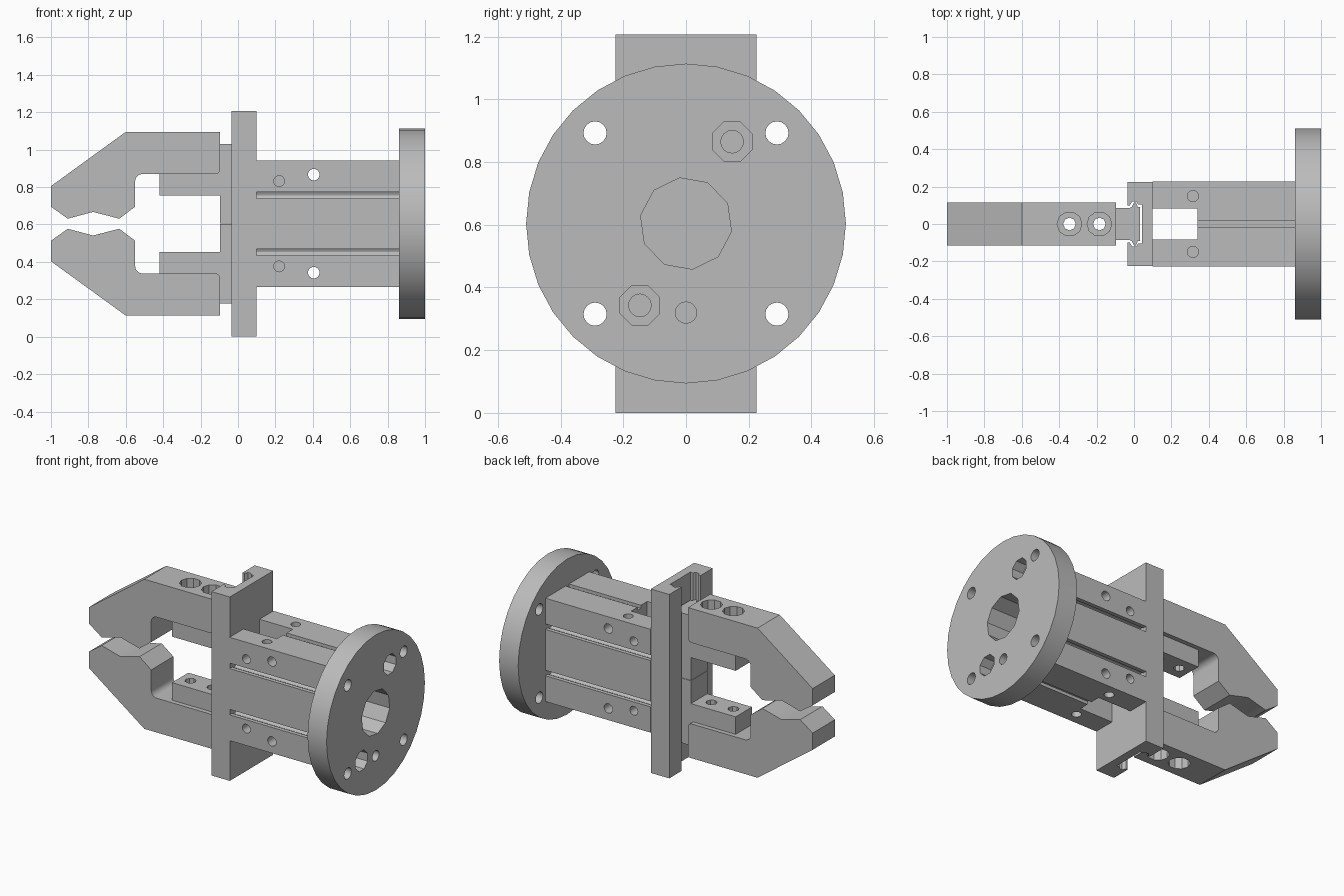
import bpy, bmesh, math
from mathutils import Vector

cube = bpy.data.objects.get("Cube")
if cube:
    bpy.data.objects.remove(cube, do_unlink=True)

grey = bpy.data.materials.new("machined_grey")
grey.use_nodes = True
grey.diffuse_color = (0.5, 0.5, 0.5, 1)
grey.node_tree.nodes["Principled BSDF"].inputs["Base Color"].default_value = (0.5, 0.5, 0.5, 1)

MID = 0.604                     # height of the mirror plane
SIDES = (-1, 1)


def place(axis, u, v, w):
    """2D point (u, v) in the plane across the axis, at w along it."""
    return Vector({"x": (w, u, v), "y": (u, w, v), "z": (u, v, w)}[axis])


def prism(name, points, axis, lo, hi):
    bm = bmesh.new()
    base = bm.faces.new([bm.verts.new(place(axis, u, v, lo)) for u, v in points])
    moved = bmesh.ops.extrude_face_region(bm, geom=[base])["geom"]
    bmesh.ops.translate(bm, vec=place(axis, 0, 0, hi - lo),
                        verts=[g for g in moved if isinstance(g, bmesh.types.BMVert)])
    bmesh.ops.recalc_face_normals(bm, faces=bm.faces)
    mesh = bpy.data.meshes.new(name)
    bm.to_mesh(mesh)
    bm.free()
    obj = bpy.data.objects.new(name, mesh)
    bpy.context.collection.objects.link(obj)
    mesh.materials.append(grey)
    return obj


def box(name, x, y, z):
    return prism(name, [(x[0], y[0]), (x[1], y[0]), (x[1], y[1]), (x[0], y[1])], "z", *z)


def rod(name, centre, radius, axis, lo, hi, sides=16, turn=0.0):
    angles = [turn + math.tau * i / sides for i in range(sides)]
    ring = [(centre[0] + radius * math.cos(a), centre[1] + radius * math.sin(a)) for a in angles]
    return prism(name, ring, axis, lo, hi)


def cut(target, cutters):
    """Subtract each cutter from the target, then discard it."""
    for cutter in cutters:
        mod = target.modifiers.new("cut", "BOOLEAN")
        mod.operation, mod.solver, mod.object = "DIFFERENCE", "EXACT", cutter
        graph = bpy.context.evaluated_depsgraph_get()
        result = bpy.data.meshes.new_from_object(target.evaluated_get(graph))
        target.modifiers.clear()
        target.data = result
        bpy.data.objects.remove(cutter, do_unlink=True)


def arc(cx, cz, r, start, end, steps=5):
    span = [math.radians(start + (end - start) * i / steps) for i in range(steps + 1)]
    return [(cx + r * math.cos(a), cz + r * math.sin(a)) for a in span]


def mirrored(points, s):
    """Points given as offsets from the mid plane, flipped for the lower half."""
    return [(x, MID + s * z) for x, z in points]


# Mounting flange with bore, clearance holes, bolt counterbores and a dowel hole
flange = rod("mounting_flange", (0, MID), 0.51, "x", 0.862, 1.0, 32)
holes = [rod("bore", (0, MID), 0.147, "x", 0.8, 1.1, 10, math.radians(26))]
for sy in SIDES:
    for sz in SIDES:
        holes.append(rod("clearance", (sy * 0.29, MID + sz * 0.289), 0.037, "x", 0.8, 1.1))
    bolt = (sy * 0.147, MID + sy * 0.261)
    holes.append(rod("counterbore", bolt, 0.068, "x", 0.92, 1.1, 8, math.pi / 8))
    holes.append(rod("bolt_hole", bolt, 0.036, "x", 0.8, 1.1))
holes.append(rod("dowel", (0, 0.32), 0.034, "x", 0.9, 1.1))
cut(flange, holes)

# Main body with cylinder bore, end notch, side slots and screw holes
body = box("main_body", (0.098, 0.862), (-0.227, 0.227), (0.265, 0.943))
holes = [rod("bore", (0, MID), 0.147, "x", 0.05, 0.9, 10, math.radians(26)),
         box("notch", (0.05, 0.34), (-0.083, 0.083), (0.2, 1.0))]
for s in SIDES:
    top = MID + s * 0.339
    holes.append(box("groove", (0.3, 0.9), (-0.018, 0.018), sorted((top - s * 0.02, top + s * 0.1))))
    holes.append(rod("cross_hole", (0.405, MID + s * 0.262), 0.031, "y", -0.3, 0.3))
    holes.append(rod("bolt_hole", (s * 0.147, MID + s * 0.261), 0.036, "x", 0.7, 0.9))
    for side in SIDES:
        face = side * 0.227
        z = MID + s * 0.152
        depth = sorted((face - side * 0.04, face + side * 0.1))
        holes.append(box("slot", (0.05, 0.9), depth, (z - 0.018, z + 0.018)))
        holes.append(rod("slot_root", (face - side * 0.045, z), 0.027, "x", 0.05, 0.9, 12))
        depth = sorted((face - side * 0.08, face + side * 0.1))
        holes.append(rod("side_hole", (0.22, MID + s * 0.228), 0.029, "y", *depth))
        depth = sorted((top - s * 0.1, top + s * 0.1))
        holes.append(rod("end_hole", (0.315, side * 0.149), 0.03, "z", *depth))
cut(body, holes)

# Cross guide with a vertical channel for the slides
guide = box("cross_guide", (-0.036, 0.098), (-0.225, 0.225), (0, 1.207))
half = [(-0.1, 0.1), (-0.022, 0.1), (-0.01, 0.12), (0.012, 0.12), (0.022, 0.105), (0.042, 0.105)]
channel = half + [(x, -y) for x, y in reversed(half)]
cut(guide, [prism("channel", channel, "z", -0.1, 1.3)])

# Jaw outline with rounded inner corners, as offsets from the mid plane
jaw_shape = ([(-1, 0.201), (-0.6, 0.491), (-0.095, 0.491)]
             + arc(-0.12, 0.291, 0.025, 0, -90)
             + arc(-0.51, 0.226, 0.04, 90, 180)
             + [(-0.55, 0.091), (-0.635, 0.027), (-0.775, 0.063), (-0.91, 0.027), (-1, 0.091)])
slide_shape = ([(-0.42, 0.151), (-0.095, 0.151), (-0.095, 0.001), (-0.025, 0.001),
                (-0.025, 0.427), (-0.095, 0.427)]
               + arc(-0.12, 0.291, 0.025, 0, -90) + [(-0.42, 0.266)])
rail_half = [(-0.025, 0.085), (-0.012, 0.09), (0.0, 0.115), (0.01, 0.115), (0.02, 0.092), (0.032, 0.092)]
rail_shape = rail_half + [(x, -y) for x, y in reversed(rail_half)]

for s, label in ((1, "upper"), (-1, "lower")):
    jaw = prism(label + "_jaw", mirrored(jaw_shape, s), "y", -0.115, 0.115)
    slide = prism(label + "_slide", mirrored(slide_shape, s), "y", -0.085, 0.085)
    prism(label + "_slide_rail", rail_shape, "z", *sorted((MID + s * 0.001, MID + s * 0.427)))
    jaw_cuts, slide_cuts = [], []
    for x in (-0.345, -0.185):
        bore = sorted((MID + s * 0.38, MID + s * 0.6))
        through = sorted((MID + s * 0.1, MID + s * 0.6))
        jaw_cuts.append(rod("counterbore", (x, 0), 0.066, "z", *bore, 10))
        jaw_cuts.append(rod("screw_hole", (x, 0), 0.034, "z", *through, 8))
        slide_cuts.append(rod("screw_hole", (x, 0), 0.034, "z", *through, 8))
    cut(jaw, jaw_cuts)
    cut(slide, slide_cuts)

# Smooth the round walls while keeping the machined edges sharp
for obj in bpy.context.collection.objects:
    if obj.type == "MESH" and obj.data.materials and obj.data.materials[0] == grey:
        obj.data.shade_smooth()
        obj.data.set_sharp_from_angle(angle=math.radians(30))
